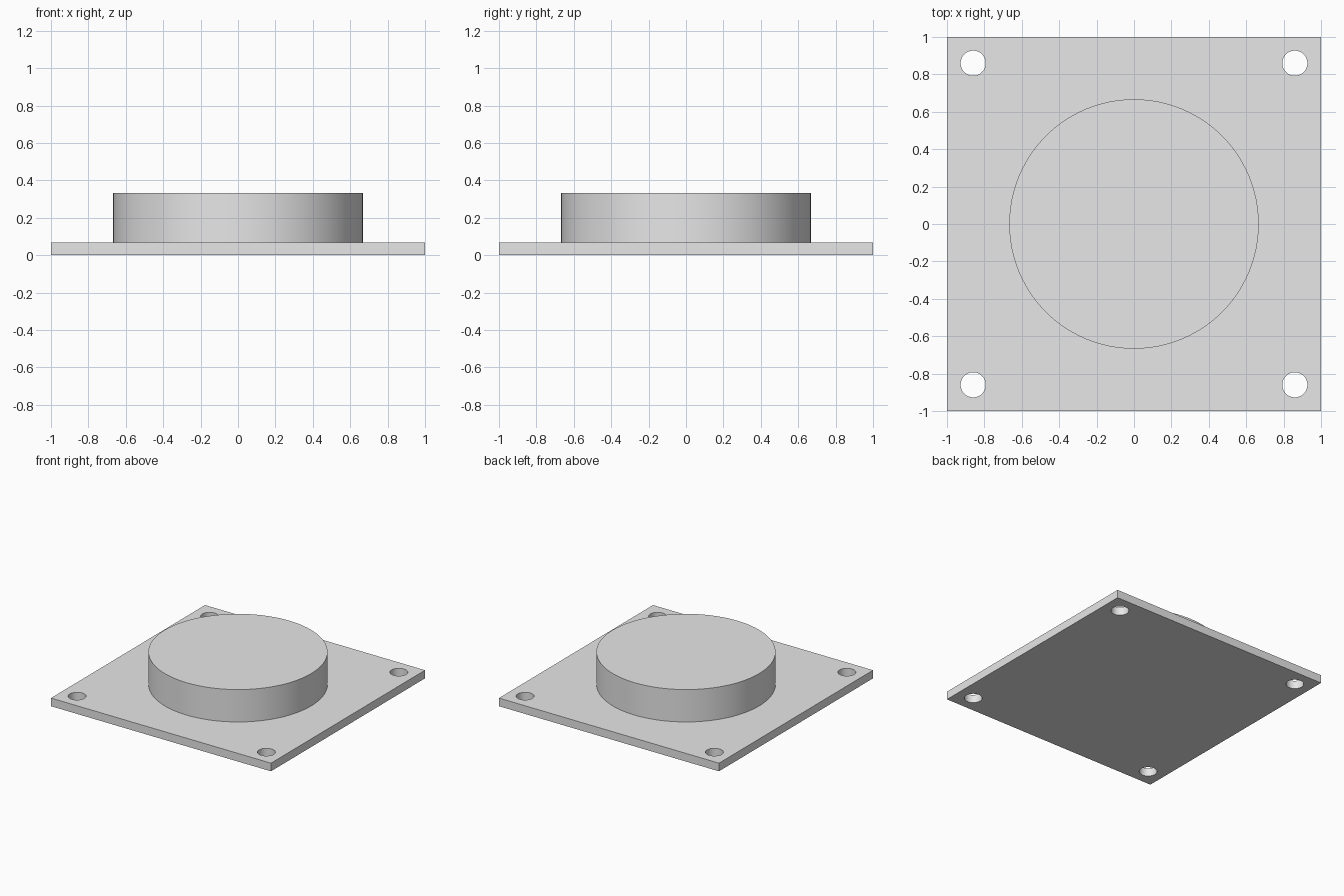
import bpy

cube = bpy.data.objects.get("Cube")
if cube:
    bpy.data.objects.remove(cube, do_unlink=True)

PLATE_H = 0.067
TOP_Z = 0.333
BOSS_R = 0.667
HOLE_R = 0.067
HOLE_POS = 0.86

# Single grey material
grey = bpy.data.materials.new("light_grey")
grey.use_nodes = True
colour = (0.8, 0.8, 0.8, 1)
grey.diffuse_color = colour
grey.node_tree.nodes["Principled BSDF"].inputs["Base Color"].default_value = colour


def cylinder(name, radius, z0, z1, x=0, y=0, sides=64):
    bpy.ops.mesh.primitive_cylinder_add(
        vertices=sides, radius=radius, depth=z1 - z0, location=(x, y, (z0 + z1) / 2))
    obj = bpy.context.object
    obj.name = name
    obj.data.materials.append(grey)
    return obj


def activate(obj):
    bpy.ops.object.select_all(action="DESELECT")
    obj.select_set(True)
    bpy.context.view_layer.objects.active = obj


# Square base plate
bpy.ops.mesh.primitive_cube_add(size=1, location=(0, 0, PLATE_H / 2))
plate = bpy.context.object
plate.name = "base_plate"
plate.scale = (2, 2, PLATE_H)
bpy.ops.object.transform_apply(location=False, rotation=False, scale=True)
plate.data.materials.append(grey)

# Mounting holes in the four corners
for sx in (-1, 1):
    for sy in (-1, 1):
        cutter = cylinder("hole_cutter", HOLE_R, -PLATE_H, 2 * PLATE_H,
                          sx * HOLE_POS, sy * HOLE_POS, 48)
        cutter.hide_render = True
        activate(plate)
        cut = plate.modifiers.new("corner_hole", "BOOLEAN")
        cut.operation = "DIFFERENCE"
        cut.solver = "EXACT"
        cut.object = cutter
        bpy.ops.object.modifier_apply(modifier=cut.name)
        bpy.data.objects.remove(cutter, do_unlink=True)

# Raised round boss
boss = cylinder("round_boss", BOSS_R, PLATE_H, TOP_Z, sides=96)

# Smooth round walls, sharp rims
for obj in (plate, boss):
    activate(obj)
    bpy.ops.object.shade_smooth_by_angle()
